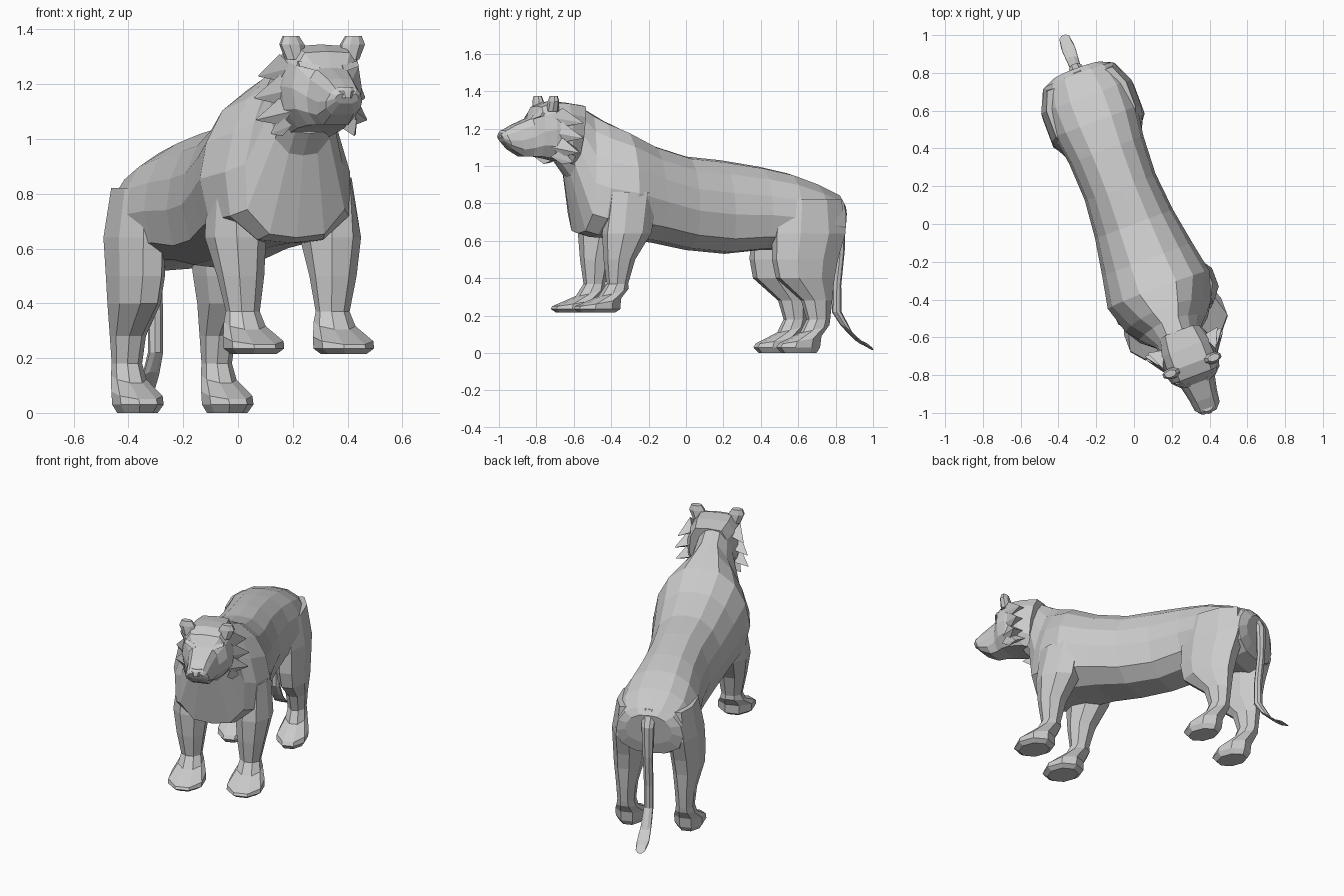
import bpy, bmesh, math
from mathutils import Matrix

cube = bpy.data.objects.get("Cube")
if cube:
    bpy.data.objects.remove(cube)

grey = bpy.data.materials.new("stone grey")
grey.use_nodes = True
COLOUR = (0.6, 0.6, 0.6, 1)
grey.diffuse_color = COLOUR
grey.node_tree.nodes["Principled BSDF"].inputs["Base Color"].default_value = COLOUR

# The animal is laid out facing -y, then turned to its heading
HEADING = Matrix.Rotation(math.radians(20.5), 4, 'Z')
HEAD_SHIFT = 0.025
FRONT_SHIFT = 0.02


def loft(name, rings):
    """Skin rings of (forward, left, up) points and cap both ends."""
    bm = bmesh.new()
    loops = [[bm.verts.new((v, -u, z)) for u, v, z in ring] for ring in rings]
    n = len(loops[0])
    for a, b in zip(loops, loops[1:]):
        for i in range(n):
            j = (i + 1) % n
            bm.faces.new((a[i], a[j], b[j], b[i]))
    bm.faces.new(loops[0])
    bm.faces.new(loops[-1])
    bmesh.ops.recalc_face_normals(bm, faces=bm.faces)
    bm.transform(HEADING)
    mesh = bpy.data.meshes.new(name)
    bm.to_mesh(mesh)
    bm.free()
    mesh.materials.append(grey)
    obj = bpy.data.objects.new(name, mesh)
    bpy.context.collection.objects.link(obj)
    return obj


# Half outline of a trunk slice: share of width, share of height
TRUNK = [(0, 1), (.38, .975), (.72, .85), (.93, .65), (1, .42), (.86, .16), (.45, .02), (0, 0)]
SKULL = [(0, 1), (.65, .98), (.9, .8), (1, .5), (.9, .22), (.55, 0), (0, 0)]


def slice_ring(outline, u_top, u_bottom, width, top, bottom, taper=0, shift=0):
    def point(w, h, side):
        return (u_bottom + (u_top - u_bottom) * h,
                shift + side * w * width * (1 - taper * h),
                bottom + (top - bottom) * h)
    return ([point(w, h, 1) for w, h in outline] +
            [point(w, h, -1) for w, h in outline[-2:0:-1]])


def limb_ring(z, u, v, hu, hv, lean=0):
    """Eight-sided level ring; lean drops the front edge."""
    ring = []
    for i in range(8):
        a = math.radians(45 * i + 22.5)
        c, s = math.cos(a) / .924, math.sin(a) / .924
        ring.append((u + hu * c, v + hv * s, z - lean * c))
    return ring


# Trunk from rump to neck
body = [
    (-.88, -.85, .14, .81, .62, 0),
    (-.85, -.83, .20, .85, .55, 0),
    (-.72, -.74, .24, .91, .52, 0),
    (-.58, -.58, .235, .96, .55, 0),
    (-.42, -.42, .21, .995, .55, 0),
    (-.2, -.22, .20, 1.03, .53, 0),
    (0, 0, .22, 1.05, .55, 0),
    (.2, .2, .26, 1.11, .59, .05),
    (.36, .38, .30, 1.19, .61, .1),
    (.47, .55, .285, 1.24, .62, .35),
    (.54, .615, .24, 1.28, .64, .5),
    (.62, .68, .125, 1.325, .94, .1),
    (.68, .74, .115, 1.33, 1.02, 0),
]
loft("body", [slice_ring(TRUNK, *s) for s in body])

# Head from nape to nose
head = [
    (.61, .66, .12, 1.325, 1.0, 0),
    (.71, .71, .165, 1.34, 1.02, .15),
    (.80, .80, .165, 1.345, 1.04, .15),
    (.865, .86, .135, 1.32, 1.05, 0),
    (.905, .90, .10, 1.26, 1.05, .1),
    (1.0, .95, .088, 1.22, 1.05, .2),
    (1.06, 1.02, .078, 1.185, 1.09, .2),
    (1.075, 1.06, .045, 1.165, 1.13, 0),
]
loft("head", [slice_ring(SKULL, *s, shift=HEAD_SHIFT) for s in head])

# Lower edge of the muzzle: nose pad
loft("nose", [limb_ring(z, u, HEAD_SHIFT, .02, w) for z, u, w in
              ((1.15, 1.06, .02), (1.175, 1.055, .036), (1.19, 1.045, .03))])


def tuft(name, side, z, height, reach, back):
    """Flat pointed lock of cheek fur."""
    base = [(.83, .125, z), (.77, .15, z + height), (.68, .11, z), (.77, .14, z - height)]
    tip = [(back + (u - .77) * .05, reach + (v - .13) * .05, z - .03 + (h - z) * .05)
           for u, v, h in base]
    loft(name, [[(u, HEAD_SHIFT + side * v, h) for u, v, h in ring] for ring in (base, tip)])


# Four legs: (z, forward, left, half length, half width, front drop)
front_leg = [
    (.86, .38, .2, .13, .06, 0),
    (.64, .415, .185, .125, .1, 0),
    (.5, .455, .18, .078, .08, 0),
    (.37, .465, .175, .053, .058, 0),
    (.325, .485, .175, .075, .07, .02),
    (.27, .575, .175, .115, .1, .02),
    (.235, .58, .175, .118, .1, 0),
    (.215, .58, .175, .09, .075, 0),
]
rear_leg = [
    (.82, -.65, .155, .17, .07, 0),
    (.64, -.64, .165, .195, .09, 0),
    (.5, -.615, .17, .175, .088, 0),
    (.4, -.615, .175, .155, .08, 0),
    (.28, -.68, .175, .08, .058, 0),
    (.18, -.69, .175, .06, .05, 0),
    (.13, -.67, .175, .075, .058, .02),
    (.07, -.585, .175, .11, .083, .02),
    (.03, -.575, .175, .112, .083, 0),
    (0, -.58, .175, .09, .065, 0),
]
for side, word in ((1, "left"), (-1, "right")):
    for part, rows, shift in (("front_leg", front_leg, FRONT_SHIFT), ("rear_leg", rear_leg, 0)):
        loft(f"{word}_{part}", [limb_ring(z, u, shift + side * v, hu, hv, lean)
                                for z, u, v, hu, hv, lean in rows])
    # Rounded ear
    loft(f"{word}_ear", [limb_ring(z, .81, HEAD_SHIFT + side * v, hu, hv) for z, v, hu, hv in
                         ((1.29, .105, .03, .035), (1.345, .118, .026, .045),
                          (1.375, .122, .018, .03))])
    # Cheek fur
    for i, (z, h, reach, back) in enumerate(((1.26, .05, .195, .67), (1.18, .055, .215, .68),
                                             (1.1, .05, .215, .7), (1.05, .04, .165, .72))):
        tuft(f"{word}_cheek_tuft_{i + 1}", side, z, h, reach, back)
    # Slanted brow over the eye
    inner, outer = HEAD_SHIFT + side * .045, HEAD_SHIFT + side * .115
    loft(f"{word}_brow", [
        [(.92, inner, 1.245), (.9, inner, 1.27), (.86, inner, 1.25)],
        [(.885, outer, 1.265), (.87, outer, 1.285), (.83, outer, 1.27)]])

# Hanging tail with a kicked-out tip
tail = [
    (.84, -.82, .04, .045), (.74, -.88, .025, .035), (.55, -.88, .022, .028),
    (.36, -.86, .022, .026), (.22, -.86, .024, .026), (.13, -.915, .03, .03),
    (.06, -.99, .03, .036), (.035, -1.045, .022, .028),
]
loft("tail", [limb_ring(z, u, 0, hu, hv, -.02 if z < .2 else 0) for z, u, hu, hv in tail])
